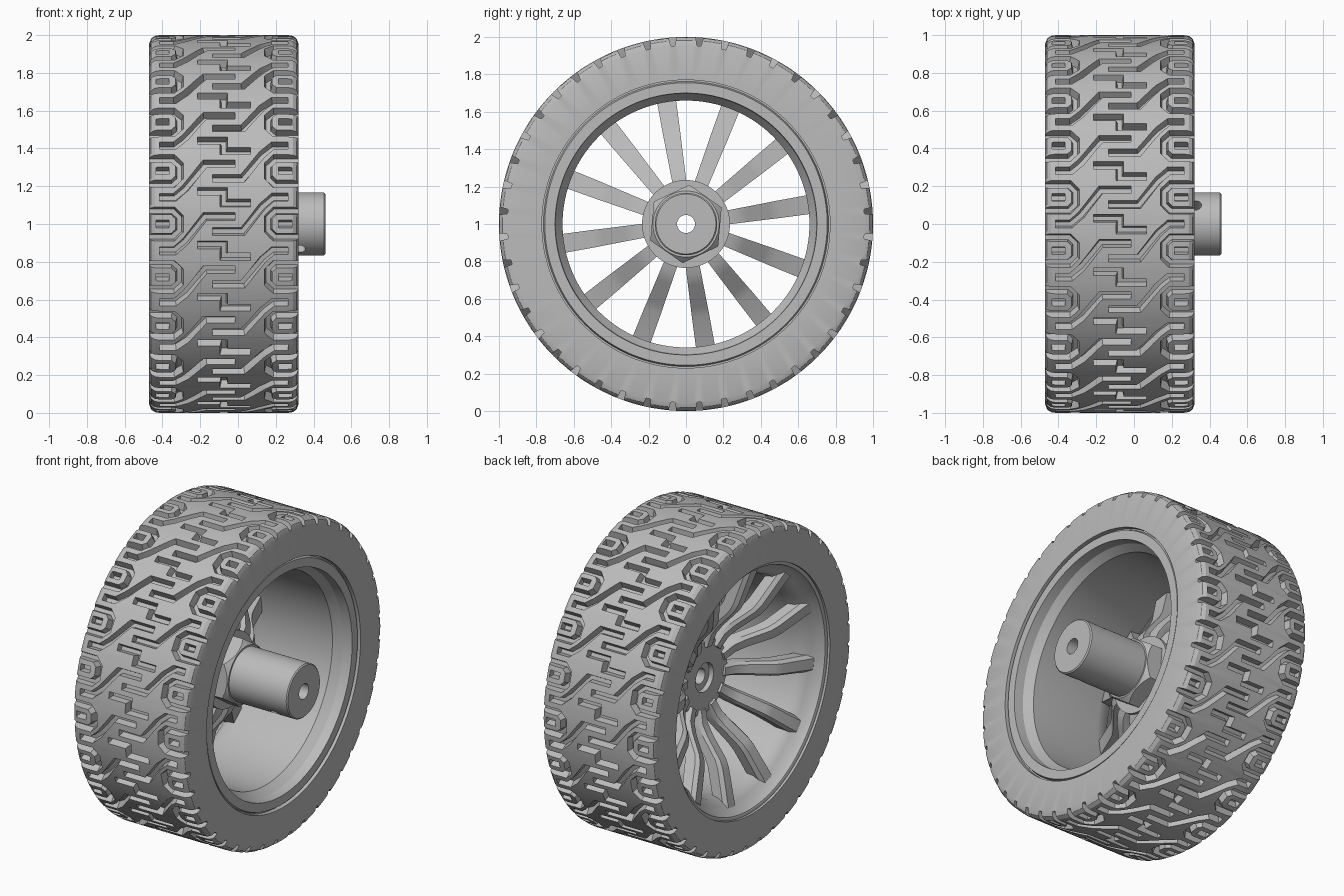
import bpy
import bmesh
from math import sin, cos, pi, radians
from mathutils import Vector

if "Cube" in bpy.data.objects:
    bpy.data.objects.remove(bpy.data.objects["Cube"], do_unlink=True)

AXLE_Z = 1.0
MIDDLE = -0.075        # centre plane of the tyre along the axle
REPEATS = 22           # tread pitches around the tyre
PITCH = 2 * pi / REPEATS

grey = bpy.data.materials.new("wheel grey")
grey.use_nodes = True
colour = (0.5, 0.5, 0.5, 1)
grey.diffuse_color = colour
grey.node_tree.nodes["Principled BSDF"].inputs["Base Color"].default_value = colour


def polar(x, r, a):
    return Vector((x, r * cos(a), AXLE_Z + r * sin(a)))


def finish(bm, name):
    bmesh.ops.recalc_face_normals(bm, faces=bm.faces)
    mesh = bpy.data.meshes.new(name)
    bm.to_mesh(mesh)
    bm.free()
    mesh.materials.append(grey)
    obj = bpy.data.objects.new(name, mesh)
    bpy.context.collection.objects.link(obj)
    return obj


def skin(bm, sections, closed):
    """Bridge equal closed sections; cap the ends unless the loop is closed."""
    rings = [[bm.verts.new(p) for p in s] for s in sections]
    n = len(rings[0])
    pairs = list(zip(rings, rings[1:]))
    if closed:
        pairs.append((rings[-1], rings[0]))
    else:
        bm.faces.new(rings[0])
        bm.faces.new(rings[-1])
    for a, b in pairs:
        for i in range(n):
            j = (i + 1) % n
            bm.faces.new((a[i], a[j], b[j], b[i]))


def revolve(name, profile, steps, start=0.0):
    """Turn a closed (x, radius) outline about the axle."""
    bm = bmesh.new()
    skin(bm, [[polar(x, r, start + 2 * pi * k / steps) for x, r in profile]
              for k in range(steps)], True)
    return finish(bm, name)


def boolean(obj, cutter, operation):
    mod = obj.modifiers.new("cut", 'BOOLEAN')
    mod.operation, mod.object, mod.solver = operation, cutter, 'EXACT'
    graph = bpy.context.evaluated_depsgraph_get()
    mesh = bpy.data.meshes.new_from_object(obj.evaluated_get(graph))
    obj.modifiers.clear()
    obj.data = mesh
    bpy.data.objects.remove(cutter, do_unlink=True)


def smooth(obj, angle=30):
    bpy.ops.object.select_all(action='DESELECT')
    obj.select_set(True)
    bpy.context.view_layer.objects.active = obj
    bpy.ops.object.shade_smooth_by_angle(angle=radians(angle))


def offsets(path):
    """Mitred sideways vectors along an open path."""
    pts = [Vector(p) for p in path]
    dirs = [(b - a).normalized() for a, b in zip(pts, pts[1:])]
    result = []
    for i, p in enumerate(pts):
        d0, d1 = dirs[max(i - 1, 0)], dirs[min(i, len(dirs) - 1)]
        t = (d0 + d1).normalized()
        result.append((p, Vector((-t.y, t.x)) / t.dot(d0)))
    return result


# Tyre carcass with rounded shoulders
half_tyre = [(0.395, 0.77), (0.395, 0.955), (0.385, 0.982), (0.365, 0.996), (0.34, 1.0)]
tyre_outline = [(MIDDLE + x, r) for x, r in half_tyre]
tyre_outline += [(MIDDLE - x, r) for x, r in reversed(half_tyre)]
tyre = revolve("tyre", tyre_outline, REPEATS * 8)

# Tread grooves: paths in (across, around), each with its half-turn twin
hook = [(0.06, -0.04), (-0.10, -0.04), (-0.205, 0.095), (-0.26, 0.143), (-0.34, 0.143)]
side_loop = [(0.43, 0.07), (0.27, 0.07), (0.235, 0.035), (0.235, -0.035),
             (0.27, -0.07), (0.43, -0.07)]
side_slot = [(0.29, 0), (0.36, 0)]
middle_step = [(-0.14, 0.112), (0, 0.112), (0, 0.174), (0.14, 0.174)]
grooves = [middle_step]
for path in (hook, side_loop, side_slot):
    grooves += [path, [(-x, -u) for x, u in path]]

bm = bmesh.new()
for k in range(REPEATS):
    for path in grooves:
        sections = []
        for p, side in offsets(path):
            section = []
            for r, w in ((0.955, -0.012), (0.955, 0.012), (1.03, 0.026), (1.03, -0.026)):
                q = p + side * w
                section.append(polar(MIDDLE + q.x, r, q.y + k * PITCH))
            sections.append(section)
        skin(bm, sections, False)
boolean(tyre, finish(bm, "tread_cutter"), 'DIFFERENCE')
smooth(tyre, 25)

# Rim: lip, seat groove, chamfer, barrel and flared outer bowl
smooth(revolve("rim", [
    (0.29, 0.775), (0.29, 0.762), (0.31, 0.755), (0.31, 0.70), (0.25, 0.695),
    (0.20, 0.66), (-0.28, 0.66), (-0.34, 0.67), (-0.38, 0.70), (-0.41, 0.735),
    (-0.45, 0.75), (-0.455, 0.76), (-0.455, 0.775)], 128))

# Hub flange and bored axle sleeve
hub = revolve("hub_sleeve", [
    (-0.13, 0.09), (-0.13, 0.225), (-0.12, 0.235), (-0.05, 0.235), (-0.05, 0.167),
    (0.455, 0.167), (0.462, 0.16), (0.462, 0.048), (-0.10, 0.048), (-0.10, 0.09)], 64)

# Set-screw hole through the sleeve
bm = bmesh.new()
bmesh.ops.create_cone(bm, cap_ends=True, segments=24, radius1=0.03, radius2=0.03, depth=0.6)
across = Vector((0, 0.6, 0.8))
turn = Vector((0, 0, 1)).rotation_difference(across).to_matrix()
bmesh.ops.rotate(bm, verts=bm.verts, matrix=turn)
bmesh.ops.translate(bm, verts=bm.verts, vec=(0.327, 0, AXLE_Z))
boolean(hub, finish(bm, "screw_cutter"), 'DIFFERENCE')
smooth(hub)

# Hexagonal nut with turned corners
nut = revolve("hex_nut", [(-0.052, 0.15), (-0.052, 0.21), (0.055, 0.21), (0.055, 0.15)],
              6, radians(25))
turned = revolve("nut_cutter", [(-0.1, 0.1), (-0.1, 0.22), (0.02, 0.212), (0.06, 0.172),
                                (0.06, 0.1)], 64)
boolean(nut, turned, 'INTERSECT')
smooth(nut)

# Twelve dished spokes: stations of radius, front x, back x, half width
stations = [(0.19, -0.145, -0.06, 0.036), (0.27, -0.165, -0.075, 0.039),
            (0.33, -0.205, -0.11, 0.041), (0.45, -0.31, -0.21, 0.045),
            (0.50, -0.335, -0.24, 0.047), (0.715, -0.40, -0.31, 0.052)]
for k in range(12):
    a = radians(9 + 30 * k)
    tangent = Vector((0, -sin(a), cos(a)))
    bm = bmesh.new()
    sections = []
    for r, front, back, w in stations:
        outline = ((back, -w), (back, w), (front + 0.025, w), (front, 0.65 * w),
                   (front, -0.65 * w), (front + 0.025, -w))
        sections.append([polar(x, r, a) + tangent * t for x, t in outline])
    skin(bm, sections, False)
    smooth(finish(bm, f"spoke_{k + 1}"))
